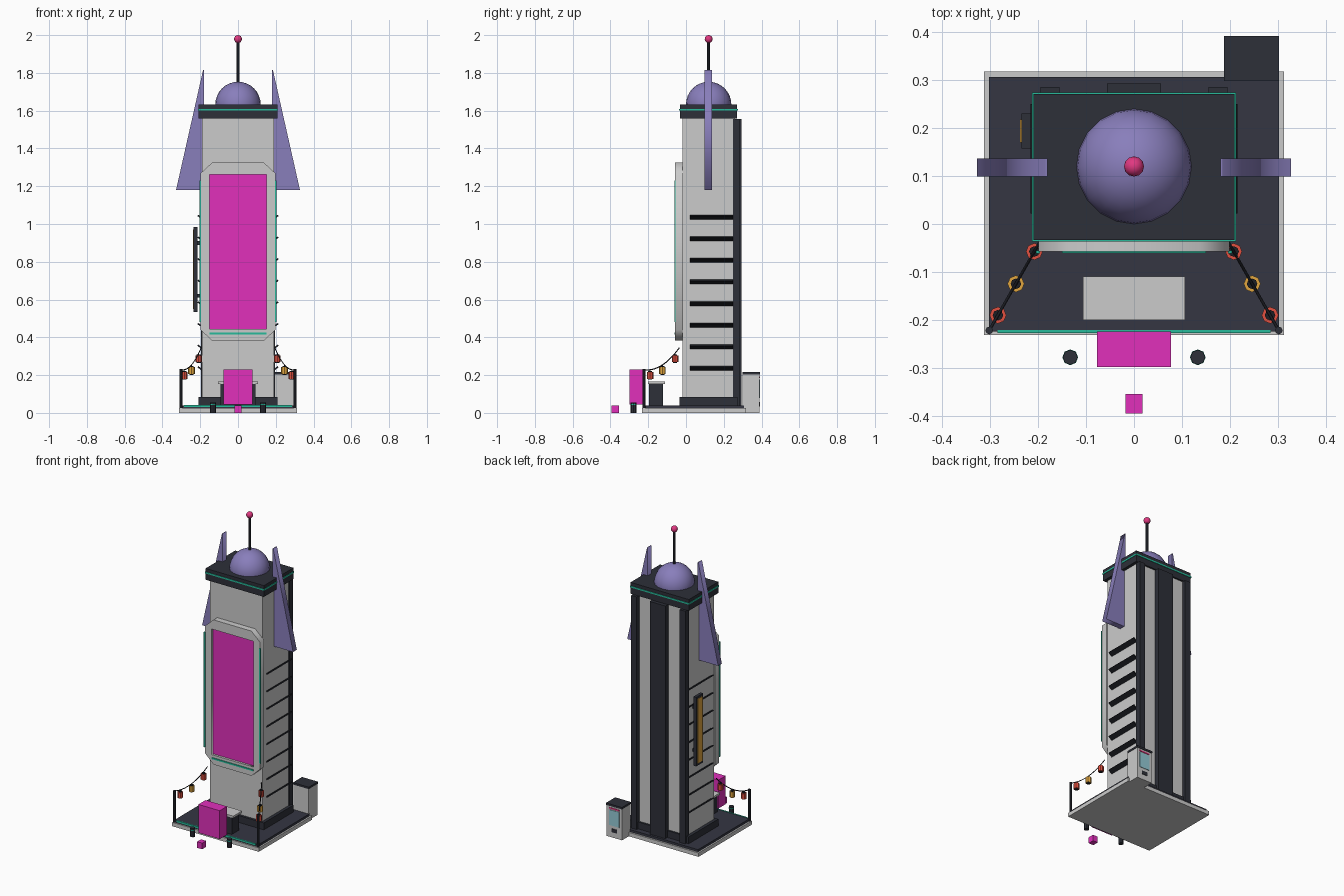
import bpy
from math import radians, pi
from mathutils import Vector

if "Cube" in bpy.data.objects:
    bpy.data.objects.remove(bpy.data.objects["Cube"])


def mat(name, r, g, b):
    m = bpy.data.materials.new(name)
    m.diffuse_color = (r, g, b, 1)
    m.use_nodes = True
    m.node_tree.nodes["Principled BSDF"].inputs["Base Color"].default_value = m.diffuse_color
    return m


DARK = mat("charcoal", 0.026, 0.029, 0.040)
FLOOR = mat("slate", 0.035, 0.037, 0.055)
BLACK = mat("black", 0.012, 0.013, 0.018)
PINK = mat("magenta", 0.75, 0.03, 0.50)
HOT = mat("hot_pink", 0.75, 0.04, 0.22)
VIOLET = mat("violet", 0.25, 0.21, 0.50)
TEAL = mat("teal", 0.02, 0.50, 0.33)
AMBER = mat("amber", 0.75, 0.38, 0.05)
RED = mat("red", 0.75, 0.08, 0.05)
GLASS = mat("pale_blue", 0.30, 0.60, 0.68)


def finish(o, name, m):
    o.name = name
    if m:
        o.data.materials.append(m)
    return o


def box(name, x, y, z, m=None):
    """Box from (min, max) ranges."""
    bpy.ops.mesh.primitive_cube_add(size=1, location=[sum(r) / 2 for r in (x, y, z)])
    o = bpy.context.object
    o.scale = [r[1] - r[0] for r in (x, y, z)]
    return finish(o, name, m)


def cyl(name, x, y, z, r, m=None, sides=8):
    bpy.ops.mesh.primitive_cylinder_add(vertices=sides, radius=r, depth=z[1] - z[0],
                                        location=(x, y, sum(z) / 2))
    return finish(bpy.context.object, name, m)


def plate(name, loops, y, thick, m=None):
    """Filled x-z outline (later loops are holes), extruded along y about its centre."""
    c = bpy.data.curves.new(name, 'CURVE')
    c.dimensions, c.fill_mode, c.extrude = '2D', 'BOTH', thick / 2
    for pts in loops:
        s = c.splines.new('POLY')
        s.points.add(len(pts) - 1)
        for p, (px, pz) in zip(s.points, pts):
            p.co = (px, pz, 0, 1)
        s.use_cyclic_u = True
    o = bpy.data.objects.new(name, c)
    bpy.context.collection.objects.link(o)
    o.location.y = y
    o.rotation_euler.x = pi / 2
    bpy.ops.object.select_all(action='DESELECT')
    bpy.context.view_layer.objects.active = o
    o.select_set(True)
    bpy.ops.object.convert(target='MESH')
    return finish(bpy.context.object, name, m)


# Base and tower
box("base_slab", (-.3125, .3125), (-.232, .318), (0, .025))
box("plaza_floor", (-.302, .302), (-.224, .307), (.025, .04), FLOOR)
box("floor_light_strip", (-.285, .285), (-.227, -.221), (.032, .043), TEAL)
box("tower_plinth", (-.21, .21), (-.034, .272), (.04, .085), DARK)
box("tower_body", (-.19, .19), (-.018, .26), (.04, 1.57))
box("roof_slab", (-.21, .21), (-.033, .271), (1.558, 1.632), DARK)
box("roof_light_band", (-.213, .213), (-.036, .274), (1.60, 1.61), TEAL)

# Back ribs
box("back_spine", (-.056, .056), (.25, .293), (.04, 1.557), DARK)
for s in (-1, 1):
    box("back_rib", sorted((s * .155, s * .195)), (.25, .286), (.04, 1.557), DARK)

# Dome and mast
bpy.ops.mesh.primitive_uv_sphere_add(segments=20, ring_count=16, radius=.12, location=(0, .12, 1.633))
finish(bpy.context.object, "roof_dome", VIOLET)
bpy.ops.object.shade_smooth_by_angle(angle=radians(40))
cyl("mast", 0, .12, (1.74, 1.97), .008, DARK)
bpy.ops.mesh.primitive_uv_sphere_add(segments=12, ring_count=8, radius=.021, location=(0, .12, 1.979))
finish(bpy.context.object, "mast_beacon", HOT)
bpy.ops.object.shade_smooth_by_angle(angle=radians(50))

# Billboard with chamfered frame and recessed screen
outer = [(-.137, .382), (.137, .382), (.199, .44), (.199, 1.268),
         (.137, 1.325), (-.137, 1.325), (-.199, 1.268), (-.199, .44)]
inner = [(-.152, .443), (.152, .443), (.152, 1.262), (-.152, 1.262)]
plate("billboard_frame", [outer, inner], -.037, .040)
box("billboard_screen", (-.153, .153), (-.042, -.017), (.442, 1.263), PINK)
box("billboard_light_bottom", (-.15, .15), (-.061, -.05), (.416, .426), TEAL)

# Both sides: billboard edge lights, fins, louvers, lantern lines
for s in (-1, 1):
    box("billboard_edge_light", sorted((s * .196, s * .204)), (-.062, -.055), (.48, 1.23), TEAL)
    plate("roof_fin", [[(s * .18, 1.18), (s * .328, 1.18), (s * .185, 1.815), (s * .18, 1.815)]],
          .118, .038, VIOLET)
    for i in range(8):
        o = box("louver", (s * .2 - .016, s * .2 + .016), (.022, .25),
                (.231 + i * .1145, .239 + i * .1145), BLACK)
        o.rotation_euler.y = -s * radians(35)

    cyl("lantern_post", s * .302, -.222, (.025, .232), .008, DARK)
    a, b = Vector((s * .302, -.222, .228)), Vector((s * .195, -.035, .345))

    def wire_point(t):
        p = a.lerp(b, t)
        p.z -= .035 * 4 * t * (1 - t)
        return p

    c = bpy.data.curves.new("lantern_wire", 'CURVE')
    c.dimensions, c.bevel_depth, c.bevel_resolution = '3D', .003, 0
    sp = c.splines.new('POLY')
    sp.points.add(10)
    for i, p in enumerate(sp.points):
        p.co = (*wire_point(i / 10), 1)
    w = bpy.data.objects.new("lantern_wire", c)
    bpy.context.collection.objects.link(w)
    finish(w, "lantern_wire", BLACK)
    for t, m in ((.17, RED), (.52, AMBER), (.88, RED)):
        p = wire_point(t)
        z = p.z - .03
        cyl("lantern", p.x, p.y, (z - .018, z + .018), .0175, m)
        cyl("lantern_cap", p.x, p.y, (z - .022, z + .024), .011, BLACK)
        cyl("lantern_hook", p.x, p.y, (z + .02, p.z), .002, BLACK, 6)

    # Bollards
    cyl("bollard", s * .133, -.278, (0, .056), .0155, DARK)
    cyl("bollard_light", s * .133, -.278, (.042, .048), .0165, TEAL)

# Hanging side sign on the left
box("side_sign_case", (-.235, -.215), (.158, .23), (.535, .985), DARK)
box("side_sign_face", (-.238, -.234), (.17, .218), (.55, .97), AMBER)
for z in (.62, .90):
    box("side_sign_bracket", (-.217, -.185), (.185, .203), (z - .01, z + .01), DARK)

# Booth and the blocks in front of it
box("booth_body", (-.092, .092), (-.195, -.122), (.04, .152), DARK)
box("booth_top", (-.106, .106), (-.2, -.11), (.152, .165))
box("front_panel", (-.077, .077), (-.298, -.224), (.045, .23), PINK)
box("front_cube", (-.018, .018), (-.395, -.355), (0, .04), PINK)

# Vending machine behind the tower, facing back
box("vending_body", (.19, .30), (.3, .388), (0, .203))
box("vending_cap", (.188, .302), (.298, .392), (.203, .216), DARK)
box("vending_window", (.208, .282), (.38, .391), (.078, .178), GLASS)
box("vending_header", (.208, .282), (.38, .391), (.184, .193), HOT)
box("vending_slot", (.225, .265), (.38, .391), (.035, .058), DARK)
